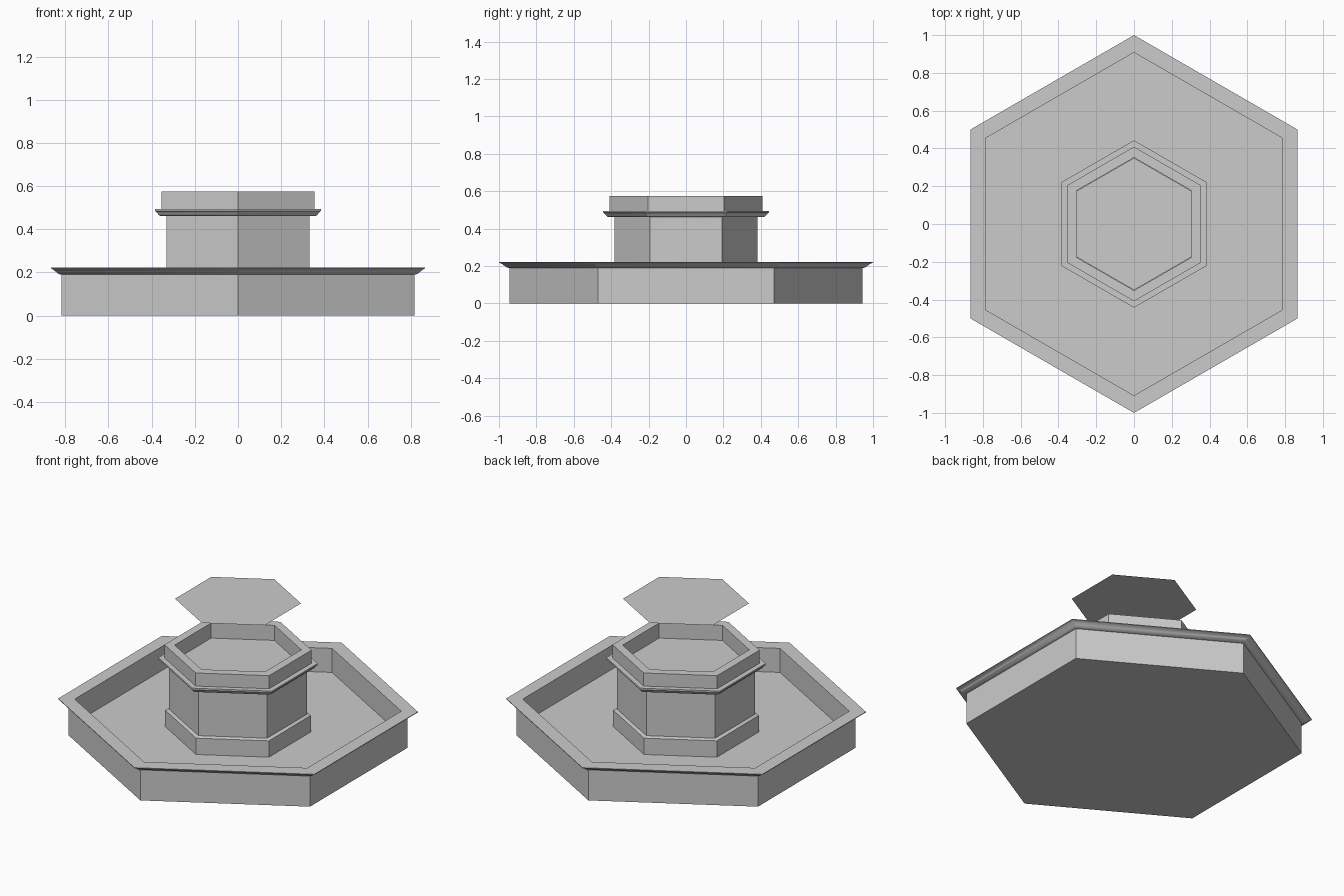
import bpy, bmesh
from math import pi, cos, sin, radians

if "Cube" in bpy.data.objects:
    bpy.data.objects.remove(bpy.data.objects["Cube"])


def hex_lathe(name, profile, cap_start=True, cap_end=True):
    """Sweep a (radius, z) profile around six sides, points on the y axis."""
    bm = bmesh.new()
    rings = [[bm.verts.new((r * cos(pi / 6 + i * pi / 3), r * sin(pi / 6 + i * pi / 3), z))
              for i in range(6)] for r, z in profile]
    for a, b in zip(rings, rings[1:]):
        for i in range(6):
            j = (i + 1) % 6
            bm.faces.new((a[i], a[j], b[j], b[i]))
    if cap_start:
        bm.faces.new(rings[0][::-1])
    if cap_end:
        bm.faces.new(rings[-1])
    me = bpy.data.meshes.new(name)
    bm.to_mesh(me)
    bm.free()
    ob = bpy.data.objects.new(name, me)
    bpy.context.collection.objects.link(ob)
    bpy.ops.object.select_all(action='DESELECT')
    ob.select_set(True)
    bpy.context.view_layer.objects.active = ob
    bpy.ops.object.shade_smooth_by_angle(angle=radians(35))
    return ob


def moulding(r0, z0, r1, z1, steps=6):
    """Gentle S-shaped moulding between two profile points."""
    pts = []
    for k in range(steps + 1):
        t = k / steps
        pts.append((r0 + (r1 - r0) * t, z0 + (z1 - z0) * (t - 0.07 * sin(2 * pi * t))))
    return pts


# Lower basin: outer wall, flared rim, inner wall and floor
hex_lathe("basin", [(0.943, 0.0), (0.943, 0.19)]
          + moulding(0.95, 0.19, 1.0, 0.218)
          + [(1.0, 0.222), (0.908, 0.222), (0.908, 0.075)])

# Plinth under the pedestal
hex_lathe("pedestal_plinth", [(0.405, 0.075), (0.405, 0.175), (0.383, 0.182)], cap_start=False)

# Pedestal column, moulded band and upper bowl
hex_lathe("pedestal_bowl", [(0.383, 0.18), (0.383, 0.462)]
          + moulding(0.417, 0.462, 0.443, 0.485)
          + [(0.443, 0.495), (0.409, 0.495), (0.409, 0.575),
             (0.352, 0.575), (0.352, 0.483)], cap_start=False)

# Thin panel floating over the bowl
hex_lathe("floating_panel", [(0.35, 0.858)], cap_start=False)
